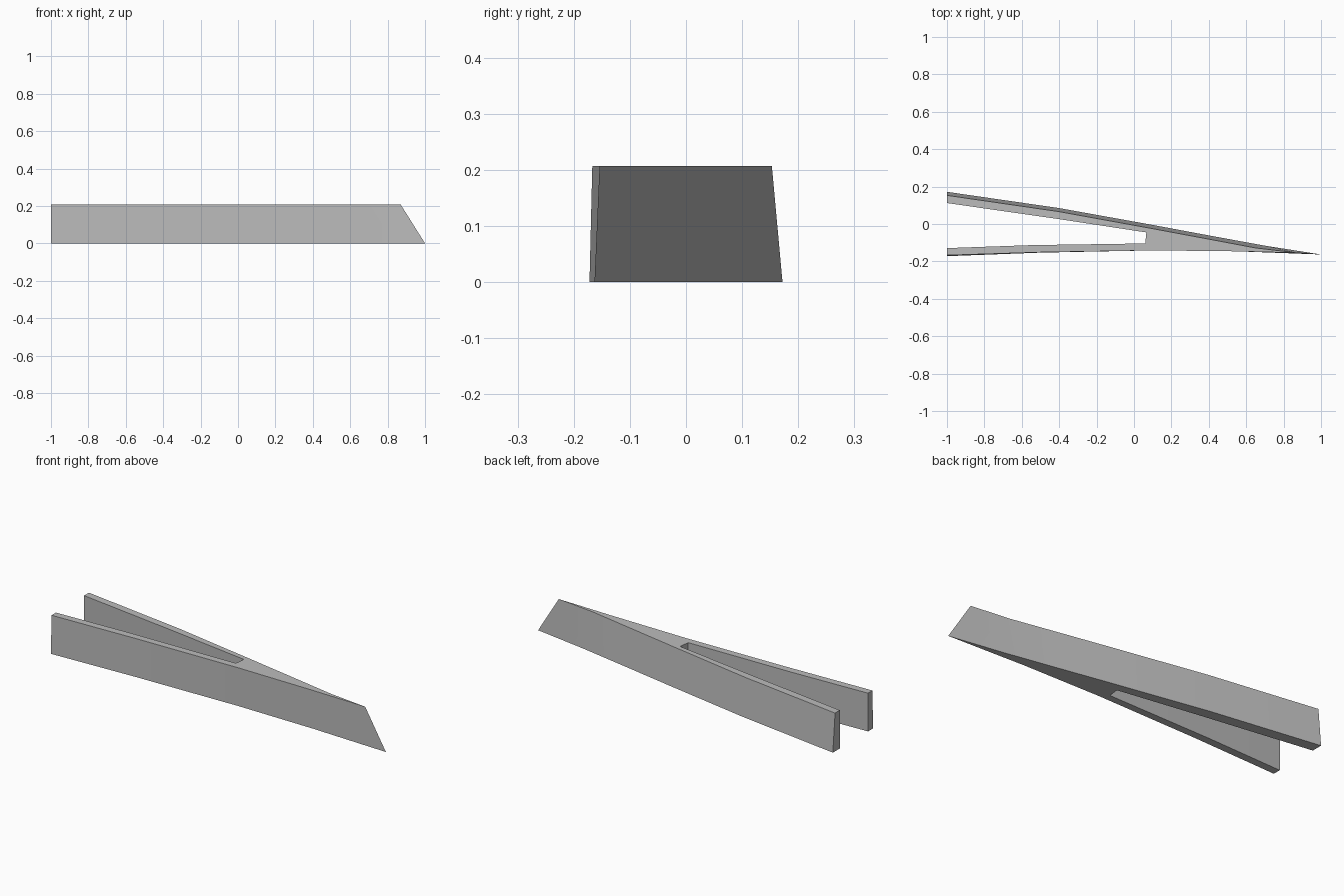
import bpy, bmesh, math

if "Cube" in bpy.data.objects:
    bpy.data.objects.remove(bpy.data.objects["Cube"])

HEIGHT = 0.207

# Plan points as (x, bottom y, top x, top y)
rear_side = [(-1, .172, -1, .153), (-.4, .085, -.4, .066), (.1, -.005, .1, -.025),
             (.4, -.061, .4, -.081), (.7, -.116, .65, -.128)]
tip = [(1, -.163, .87, -.154)]
front_side = [(.55, -.146, .55, -.146), (.1, -.141, .1, -.141),
              (-.5, -.153, -.5, -.151), (-1, -.172, -1, -.167)]
# The slot between the two arms has upright walls
slot = [(x, y, x, y) for x, y in
        [(-1, -.129), (-.55, -.113), (.06, -.104), (.066, -.045), (-.4, .026), (-1, .112)]]
outline = rear_side + tip + front_side + slot

# Forked wedge: loft the ground outline to the top outline
bm = bmesh.new()
low = [bm.verts.new((x, y, 0)) for x, y, _, _ in outline]
high = [bm.verts.new((x, y, HEIGHT)) for _, _, x, y in outline]
bm.faces.new(low)
bm.faces.new(high)
for i in range(len(outline)):
    j = (i + 1) % len(outline)
    bm.faces.new((low[i], low[j], high[j], high[i]))
bmesh.ops.triangulate(bm, faces=[f for f in bm.faces if len(f.verts) > 4])
bmesh.ops.recalc_face_normals(bm, faces=bm.faces)

mesh = bpy.data.meshes.new("forked_wedge")
bm.to_mesh(mesh)
bm.free()
wedge = bpy.data.objects.new("forked_wedge", mesh)
bpy.context.collection.objects.link(wedge)

# Single plain grey
grey = bpy.data.materials.new("plain grey")
grey.diffuse_color = (.5, .5, .5, 1)
grey.use_nodes = True
grey.node_tree.nodes["Principled BSDF"].inputs["Base Color"].default_value = grey.diffuse_color
mesh.materials.append(grey)

# Soft bends along the sides, crisp corners
bpy.context.view_layer.objects.active = wedge
wedge.select_set(True)
bpy.ops.object.shade_smooth_by_angle(angle=math.radians(20))
